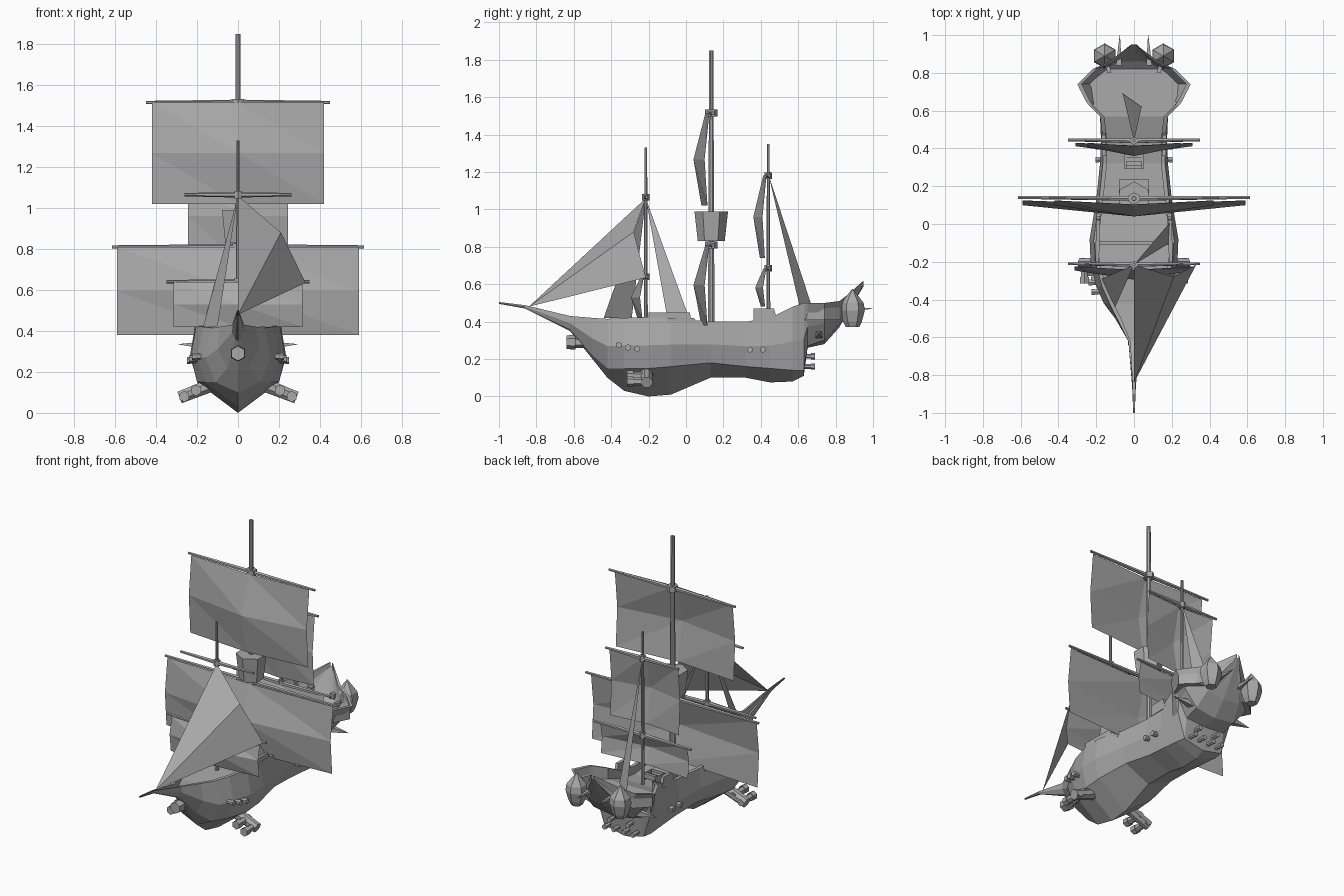
import bpy, bmesh, math
from mathutils import Vector

if "Cube" in bpy.data.objects:
    bpy.data.objects.remove(bpy.data.objects["Cube"], do_unlink=True)

grey = bpy.data.materials.new("plain grey")
grey.use_nodes = True
GREY = (0.4, 0.4, 0.4, 1)
grey.diffuse_color = GREY
grey.node_tree.nodes["Principled BSDF"].inputs["Base Color"].default_value = GREY


def make(name, verts, faces, recalc=True):
    mesh = bpy.data.meshes.new(name)
    mesh.from_pydata([tuple(v) for v in verts], [], faces)
    if recalc:
        bm = bmesh.new()
        bm.from_mesh(mesh)
        bmesh.ops.remove_doubles(bm, verts=bm.verts, dist=0.0001)
        bmesh.ops.recalc_face_normals(bm, faces=bm.faces)
        bm.to_mesh(mesh)
        bm.free()
    mesh.materials.append(grey)
    obj = bpy.data.objects.new(name, mesh)
    bpy.context.collection.objects.link(obj)
    return obj


def rod(name, start, end, r1, r2, sides=6):
    """Tapered prism between two points."""
    start, end = Vector(start), Vector(end)
    turn = (end - start).to_track_quat('Z', 'Y')
    verts = []
    for centre, r in ((start, r1), (end, r2)):
        for i in range(sides):
            a = math.tau * (i + 0.5) / sides
            verts.append(centre + turn @ Vector((r * math.cos(a), r * math.sin(a), 0)))
    faces = [(i, (i + 1) % sides, (i + 1) % sides + sides, i + sides) for i in range(sides)]
    faces += [tuple(range(sides))[::-1], tuple(range(sides, 2 * sides))]
    return make(name, verts, faces)


def box(name, centre, size):
    c = Vector(centre)
    verts = [c + Vector((x * size[0], y * size[1], z * size[2])) / 2
             for x in (-1, 1) for y in (-1, 1) for z in (-1, 1)]
    return make(name, verts, [(0, 1, 3, 2), (4, 6, 7, 5), (0, 4, 5, 1),
                              (2, 3, 7, 6), (0, 2, 6, 4), (1, 5, 7, 3)])


# Hull: y, keel z, bilge width, bilge z, wale width, rail width, rail z
STATIONS = [
    (-1, .495, .003, .496, .004, .003, .505),
    (-.86, .47, .006, .472, .01, .008, .488),
    (-.62, .35, .015, .36, .03, .03, .43),
    (-.5, .2, .05, .22, .1, .09, .42),
    (-.42, .1, .11, .15, .16, .13, .415),
    (-.33, .03, .16, .15, .2, .17, .42),
    (-.2, 0, .2, .15, .23, .205, .425),
    (-.08, .01, .2, .16, .235, .21, .42),
    (.13, .1, .17, .18, .2, .185, .4),
    (.32, .1, .15, .16, .18, .165, .4),
    (.45, .075, .15, .15, .175, .165, .42),
    (.57, .08, .15, .14, .18, .18, .48),
    (.63, .11, .14, .14, .19, .24, .5),
    (.65, .26, .14, .27, .2, .255, .5),
    (.74, .28, .14, .3, .22, .3, .5),
    (.82, .37, .12, .39, .18, .22, .51),
    (.86, .44, .08, .45, .11, .13, .54),
    (.95, .59, .01, .6, .015, .01, .62)]


def hull():
    verts, faces = [], []
    for y, keel, bw, bz, ww, rw, rz in STATIONS:
        wz = bz * .55 + rz * .45
        thick = min(.022, rw * .4)
        deck = max(rz - .05, keel + .004) if y < .5 else max(.41, keel + .006)
        side = [(bw, bz), (ww, wz), (rw, rz), (rw - thick, rz), (rw - thick, deck)]
        ring = [(0, keel)] + side + [(-x, z) for x, z in reversed(side)]
        verts += [(x, y, z) for x, z in ring]
    n = 11
    for s in range(len(STATIONS) - 1):
        for i in range(n):
            a, b = s * n + i, s * n + (i + 1) % n
            faces.append((a, b, b + n, a + n))
    faces += [tuple(range(n)), tuple(range(len(verts) - n, len(verts)))]
    return make("hull", verts, faces)


hull()

# Raised bulwarks along the rails
for side, label in ((1, "left"), (-1, "right")):
    def panel(name, y0, y1, x0, x1, z0, z1, cut):
        verts = []
        for y, x, top in ((y0, x0, z1), (y1 - cut, x1, z1), (y1, x1, z0)):
            for dx in (0, -.02):
                verts += [((x + dx) * side, y, z0), ((x + dx) * side, y, top)]
        make(label + name, verts, [(0, 1, 5, 4), (2, 6, 7, 3), (1, 3, 7, 5), (0, 2, 3, 1),
                                   (4, 5, 8), (6, 10, 7), (5, 7, 10, 8), (0, 4, 8, 10, 6, 2)])
    panel("_fore_bulwark", -.2, .03, .205, .2, .4, .45, .01)
    panel("_waist_bulwark", -.1, .09, .215, .198, .37, .42, .05)
    panel("_aft_bulwark", .36, .49, .168, .172, .4, .47, .02)

# Deck fittings: hatch, steps, fore deck edge
box("hatch", (0, .2, .356), (.16, .07, .02))
box("fore_deck_step", (0, -.1, .376), (.37, .02, .012))
for i in range(4):
    box("stair_step", (0, .3 + i * .02, .355 + i * .01), (.08, .02, .03))
for x in (-.045, .045):
    box("stair_side", (x, .335, .37), (.01, .09, .05))


def sail(name, y, top, bottom, half, belly):
    """Square sail of three rows, pushed forward in the middle."""
    verts = []
    for row, (z, mid, edge) in enumerate(((top, .25, 0), ((top + bottom) / 2, 1, .3), (bottom, .5, .12))):
        for x in (-half, 0, half):
            verts.append((x, y - .01 - belly * (edge if x else mid), z))
    faces = []
    for r in range(2):
        for c in range(2):
            a = r * 3 + c
            faces += [(a, a + 3, a + 4), (a, a + 4, a + 1)]
    make(name, verts, faces, False)


def mast(name, y, height, r, yards):
    z0 = .34
    rod(name, (0, y, z0), (0, y, height), r, r * .65, 8)
    for label, z, yard, half, bottom, belly in yards:
        for side in (-1, 1):
            rod(label + "_yard", (0, y, z), (side * yard, y + .005, z), .014, .008)
        rod(label + "_yard_collar", (0, y, z - .018), (0, y, z + .018), r * 1.7, r * 1.7)
        if half:
            sail(label + "_sail", y, z, bottom, half, belly)


mast("main_mast", .135, 1.85, .019, [("main_lower", .81, .615, .59, .38, .085),
                                     ("main_upper", 1.515, .45, .42, 1.02, .085)])
mast("fore_mast", -.215, 1.33, .012, [("fore_lower", .64, .35, .315, .42, .07),
                                      ("fore_upper", 1.065, .26, 0, 0, 0)])
mast("mizzen_mast", .44, 1.35, .012, [("mizzen_lower", .685, .35, .31, .48, .06),
                                      ("mizzen_upper", 1.18, .26, .245, .74, .07)])

# Lookout basket
rod("lookout_basket", (0, .135, .83), (0, .135, .99), .072, .09)

# Jib and triangular stay sheets
make("jib_sail", [(0, -.215, 1.06), (.21, -.28, .88), (.33, -.215, .635), (0, -.84, .48)],
     [(0, 3, 1), (1, 3, 2)], False)
FORE_TOP, MIZZEN_TOP = (0, -.215, 1.06), (0, .44, 1.19)
make("fore_left_stay", [FORE_TOP, (.2, .02, .41), (.19, -.1, .42)], [(0, 1, 2)], False)
make("fore_right_stay", [FORE_TOP, (-.1, -.44, .42), (-.17, -.29, .42)], [(0, 1, 2)], False)
make("mizzen_stay", [MIZZEN_TOP, (.04, .62, .43), (-.06, .69, .43)], [(0, 1, 2)], False)


# Guns
def gun(name, start, end, r):
    start, end = Vector(start), Vector(end)
    rod(name + "_barrel", start, end, r, r)
    rod(name + "_muzzle", start.lerp(end, .75), end, r * 1.25, r * 1.25)


rod("bow_gun_barrel", (0, -.48, .29), (0, -.6, .29), .03, .03)
rod("bow_gun_muzzle", (0, -.59, .29), (0, -.64, .29), .04, .036)
for side in (-1, 1):
    for y, z, x in ((-.36, .275, .21), (-.31, .262, .225), (-.26, .255, .235),
                    (.34, .25, .19), (.41, .25, .188)):
        gun("side_gun", (side * (x - .06), y, z), (side * (x + .015), y, z), .014)
    for x, z in ((.035, .16), (.1, .16), (.065, .215)):
        gun("stern_gun", (side * x, .6, z), (side * x, .69, z), .013)
    # Outrigger with two barrels
    a, b = Vector((side * .12, -.21, .14)), Vector((side * .285, -.21, .075))
    rod("outrigger", a, b, .036, .032, 8)
    for x, z in ((.205, .11), (.262, .08)):
        gun("outrigger_gun", (side * x, -.18, z), (side * x, -.315, z), .022)
    # Spikes on the stern
    rod("side_spike", (side * .13, .71, .33), (side * .29, .71, .335), .032, .001, 4)
    rod("stern_spike", (side * .08, .84, .465), (side * .075, 1, .47), .022, .001, 4)
    # Stern lantern
    c = Vector((side * .155, .89, 0))
    levels = [(.37, .035), (.4, .05), (.46, .066), (.5, .06), (.575, .002)]
    for (z0, r0), (z1, r1) in zip(levels, levels[1:]):
        rod("lantern_tier", c + Vector((0, 0, z0)), c + Vector((0, 0, z1)), r0, r1)
    rod("lantern_arm", (side * .13, .8, .44), c + Vector((0, 0, .44)), .015, .015, 4)
